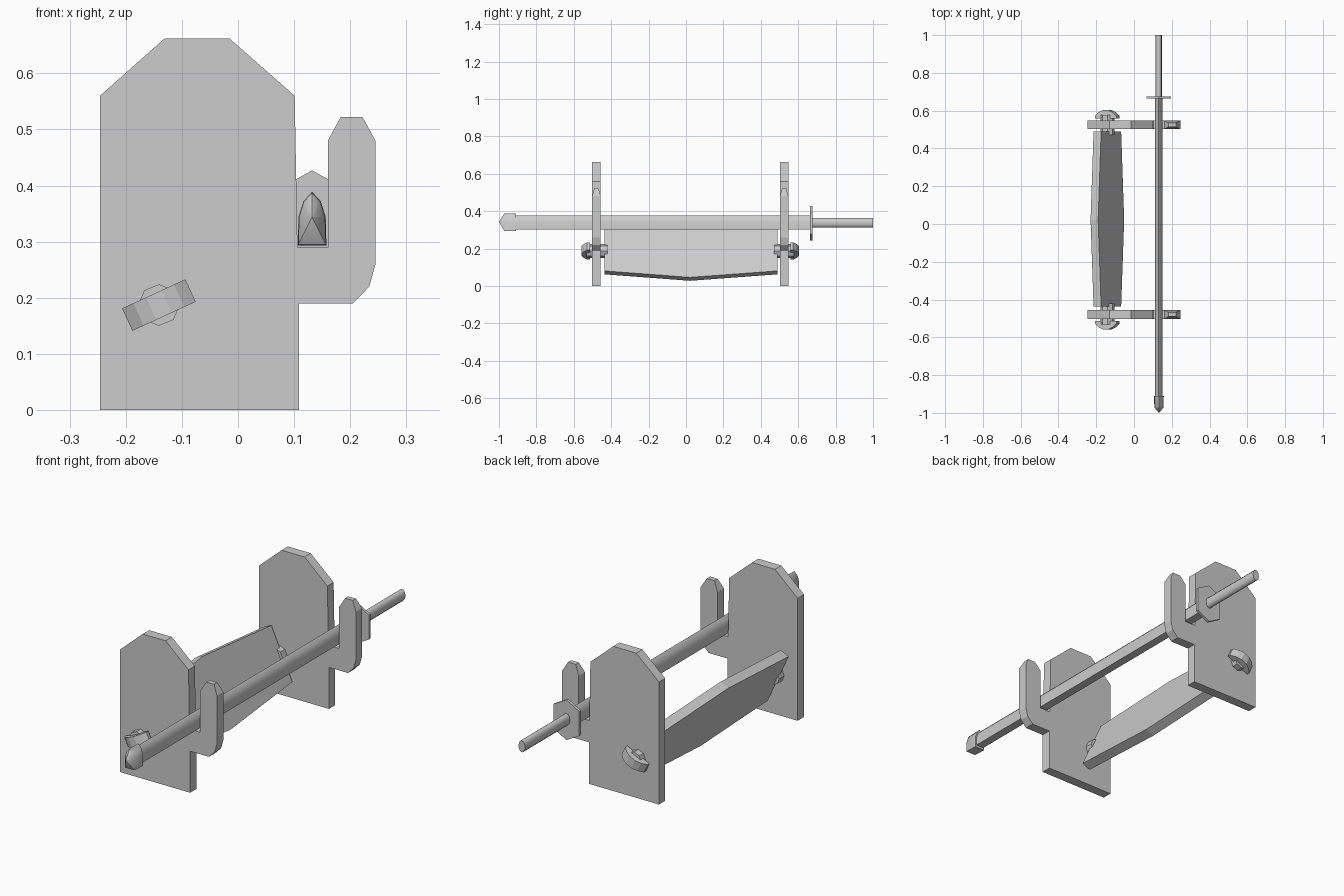
import bpy, bmesh, math
from mathutils import Vector

cube = bpy.data.objects.get("Cube")
if cube:
    bpy.data.objects.remove(cube, do_unlink=True)

grey = bpy.data.materials.new("plain grey")
grey.use_nodes = True
colour = (0.6, 0.6, 0.6, 1)
grey.diffuse_color = colour
grey.node_tree.nodes["Principled BSDF"].inputs["Base Color"].default_value = colour


def loft(name, rings, smooth=0):
    """Skin a list of equally sized vertex rings and cap both ends."""
    bm = bmesh.new()
    loops = [[bm.verts.new(p) for p in ring] for ring in rings]
    n = len(loops[0])
    for a, b in zip(loops, loops[1:]):
        for i in range(n):
            j = (i + 1) % n
            bm.faces.new((a[i], a[j], b[j], b[i]))
    bm.faces.new(loops[0])
    bm.faces.new(loops[-1])
    bmesh.ops.remove_doubles(bm, verts=bm.verts, dist=1e-6)
    bmesh.ops.recalc_face_normals(bm, faces=bm.faces)
    mesh = bpy.data.meshes.new(name)
    bm.to_mesh(mesh)
    bm.free()
    mesh.materials.append(grey)
    ob = bpy.data.objects.new(name, mesh)
    bpy.context.collection.objects.link(ob)
    if smooth:
        bpy.ops.object.select_all(action='DESELECT')
        ob.select_set(True)
        bpy.context.view_layer.objects.active = ob
        bpy.ops.object.shade_smooth_by_angle(angle=math.radians(smooth))
    return ob


def ring(section, y, centre, s=1.0):
    return [(centre[0] + x * s, y, centre[1] + z * s) for x, z in section]


# Upright end plates with a hooked prong, tapered at the prong tip
outline = [(-.246, 0), (.109, 0), (.109, .19), (.205, .19), (.234, .22),
           (.245, .26), (.245, .48), (.222, .522), (.183, .522), (.16, .48),
           (.16, .29), (.106, .29), (.101, .56), (-.015, .662),
           (-.131, .662), (-.246, .56)]


def plate(name, y0, y1):
    mid, half = (y0 + y1) / 2, (y1 - y0) / 2
    rings = []
    for side in (-1, 1):
        rings.append([(x, mid + side * half * (.5 if z == .522 else 1), z)
                      for x, z in outline])
    loft(name, rings)


plate("front_plate", -.502, -.456)
plate("back_plate", .502, .547)

# Tilted cross board, widest at the middle
tilt = math.radians(24.7)
across = Vector((math.cos(tilt), 0, math.sin(tilt)))
up = Vector((-math.sin(tilt), 0, math.cos(tilt)))
centre = Vector((-.141, 0, .187))
rings = []
for y, half in ((-.437, .127), (.022, .165), (.49, .127)):
    c = centre + Vector((0, y, 0))
    rings.append([c + across * a * .022 + up * b * half
                  for a, b in ((-1, -1), (1, -1), (1, 1), (-1, 1))])
loft("cross_board", rings)

# Round tenons and curved locking wedges at each end
octagon = [(.037 * math.cos(i * math.pi / 4), .037 * math.sin(i * math.pi / 4))
           for i in range(8)]
wedge = [(-.062, .012), (-.062, .026), (-.04, .045), (-.015, .056),
         (.015, .056), (.04, .045), (.062, .026), (.062, .012)]
for name, d, face, inner in (("front", -1, -.502, -.42), ("back", 1, .547, .47)):
    loft(name + "_tenon", [ring(octagon, y, (centre.x, centre.z))
                           for y in (inner, face + d * .03)])
    loft(name + "_wedge",
         [[centre + across * u + up * v + Vector((0, face + d * w, 0))
           for u, w in wedge] for v in (-.022, .022)])

# Scabbard with a flat underside and a rounded ridge
ridge = [(-.02, -.04), (.02, -.04), (.019, 0), (.012, .022), (0, .035),
         (-.012, .022), (-.019, 0)]
axis = (.131, .343)
loft("scabbard", [ring(ridge, y, axis) for y in (-.92, .03, .67)], 40)

# End cap of the scabbard, drawn to a point
loft("scabbard_tip", [ring(ridge, y, (.132, .344), s)
                      for y, s in ((-.91, 1.28), (-.972, 1.22), (-1, .02))], 40)

# Hexagonal guard
hexagon = [(0, .092), (.065, .056), (.065, -.056), (0, -.092),
           (-.065, -.056), (-.065, .056)]
loft("guard", [ring(hexagon, y, (.132, .335)) for y in (.664, .676)])

# Handle
grip = [(.017 * math.cos(i * math.pi / 5), .027 * math.sin(i * math.pi / 5))
        for i in range(10)]
loft("handle", [ring(grip, y, (.131, .338)) for y in (.67, 1)], 50)
